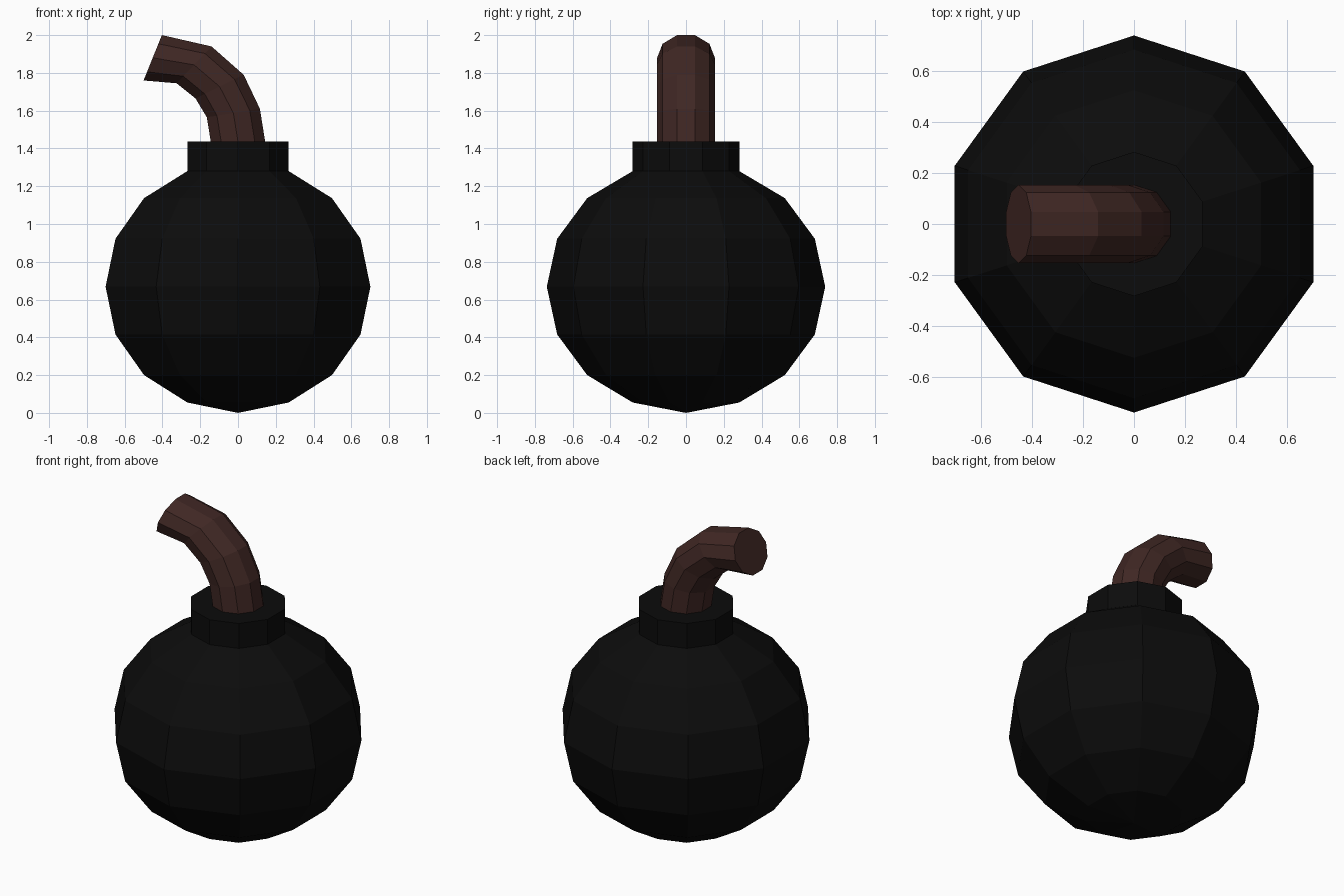
import bpy, bmesh
from math import sin, cos, pi
from mathutils import Vector

if "Cube" in bpy.data.objects:
    bpy.data.objects.remove(bpy.data.objects["Cube"])

SIDES = 10


def material(name, color):
    m = bpy.data.materials.new(name)
    m.diffuse_color = (*color, 1)
    m.use_nodes = True
    m.node_tree.nodes["Principled BSDF"].inputs["Base Color"].default_value = m.diffuse_color
    return m


def ring(bm, center, u, v):
    """Ten-sided ring with a corner on each end of the v axis."""
    angles = [pi / 2 + 2 * pi * i / SIDES for i in range(SIDES)]
    return [bm.verts.new(center + u * cos(a) + v * sin(a)) for a in angles]


def bridge(bm, a, b):
    for i in range(SIDES):
        j = (i + 1) % SIDES
        bm.faces.new((a[i], a[j], b[j], b[i]))


def finish(bm, name, mat):
    bmesh.ops.recalc_face_normals(bm, faces=bm.faces)
    mesh = bpy.data.meshes.new(name)
    bm.to_mesh(mesh)
    bm.free()
    mesh.materials.append(mat)
    obj = bpy.data.objects.new(name, mesh)
    bpy.context.collection.objects.link(obj)
    return obj


# Round body with a straight collar: (radius, height)
profile = [(0.282, 0.055), (0.523, 0.20), (0.682, 0.415), (0.737, 0.668),
           (0.682, 0.922), (0.523, 1.137), (0.282, 1.28), (0.282, 1.437)]
bm = bmesh.new()
rings = [ring(bm, Vector((0, 0, z)), Vector((r, 0, 0)), Vector((0, r, 0)))
         for r, z in profile]
for a, b in zip(rings, rings[1:]):
    bridge(bm, a, b)
pole = bm.verts.new((0, 0, 0))
for i in range(SIDES):
    bm.faces.new((pole, rings[0][(i + 1) % SIDES], rings[0][i]))
bm.faces.new(rings[-1])
finish(bm, "round_body", material("black_iron", (0.0035, 0.0035, 0.0035)))

# Bent fuse: (inner x, inner z, outer x, outer z) of each section
sections = [(-0.144, 1.435, 0.144, 1.435), (-0.165, 1.565, 0.116, 1.61),
            (-0.225, 1.665, 0.03, 1.79), (-0.325, 1.745, -0.14, 1.94),
            (-0.50, 1.76, -0.403, 2.0)]
bm = bmesh.new()
rings = []
for xi, zi, xo, zo in sections:
    inner, outer = Vector((xi, 0, zi)), Vector((xo, 0, zo))
    u = (outer - inner) / 2 / cos(pi / SIDES)
    rings.append(ring(bm, (inner + outer) / 2, u, Vector((0, 0.153, 0))))
for a, b in zip(rings, rings[1:]):
    bridge(bm, a, b)
bm.faces.new(rings[0])
bm.faces.new(rings[-1])
finish(bm, "fuse", material("brown_cord", (0.05, 0.02, 0.017)))
